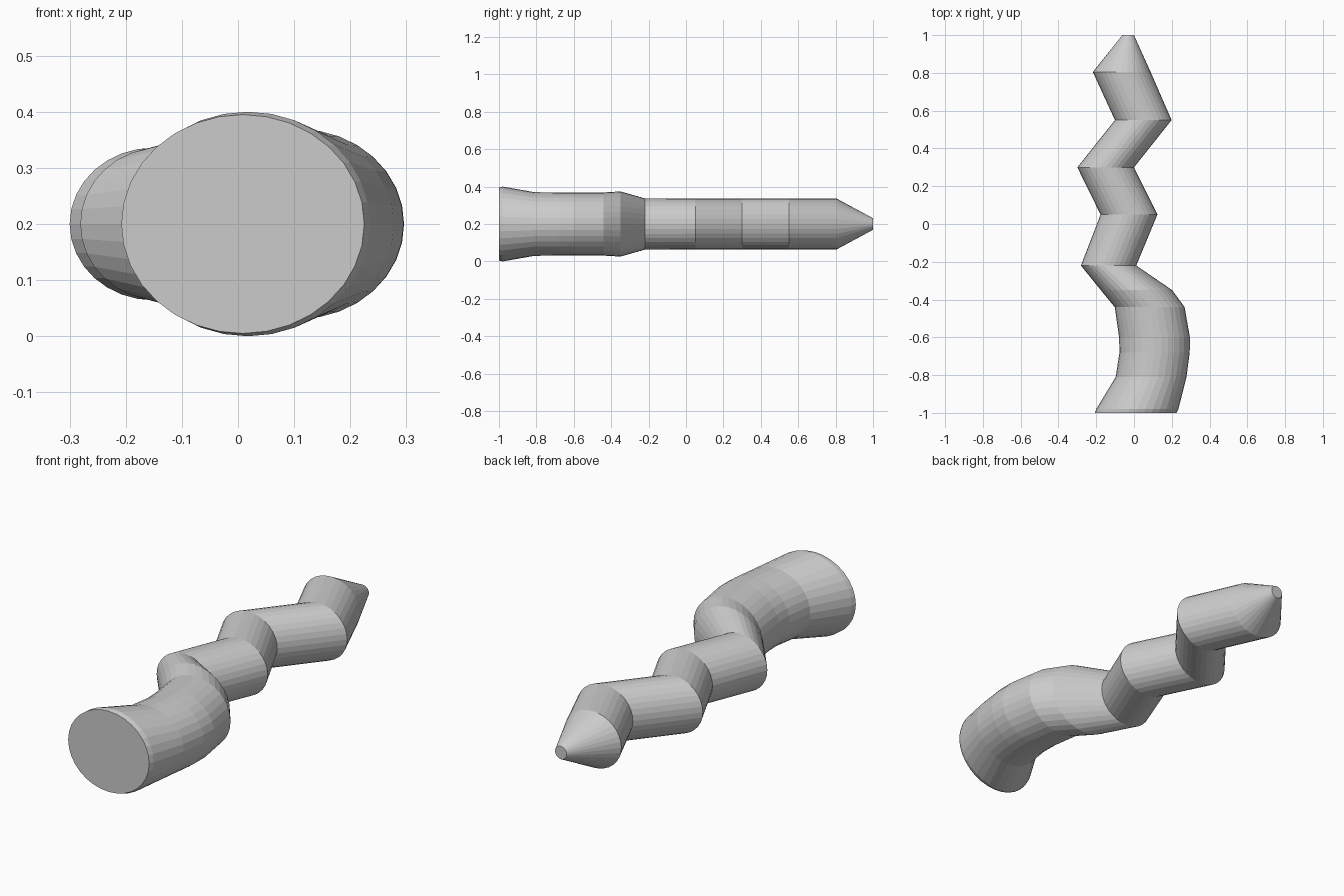
import bpy, bmesh, math

if "Cube" in bpy.data.objects:
    bpy.data.objects.remove(bpy.data.objects["Cube"])

SIDES = 32
Z_MID = 0.2

# Cross-sections along the body: y, left x, right x, half height
sections = [
    (-1.00, -0.208, 0.225, 0.195),
    (-0.98, -0.200, 0.235, 0.200),
    (-0.81, -0.097, 0.278, 0.170),
    (-0.68, -0.077, 0.295, 0.169),
    (-0.60, -0.079, 0.296, 0.169),
    (-0.44, -0.102, 0.268, 0.169),
    (-0.35, -0.176, 0.202, 0.174),
    (-0.22, -0.281, 0.012, 0.137),
    (0.05, -0.177, 0.124, 0.136),
    (0.30, -0.300, 0.000, 0.136),
    (0.55, -0.101, 0.199, 0.136),
    (0.805, -0.218, 0.088, 0.136),
    (1.00, -0.062, 0.000, 0.031),
]


def add_ring(bm, y, left, right, half_height):
    """Add one upright elliptical ring."""
    centre, half_width = (left + right) / 2, (right - left) / 2
    ring = []
    for i in range(SIDES):
        a = math.tau * i / SIDES
        ring.append(bm.verts.new((centre + half_width * math.cos(a), y,
                                  Z_MID + half_height * math.sin(a))))
    return ring


# Zigzag tube: skin the rings and cap both ends
bm = bmesh.new()
rings = [add_ring(bm, *s) for s in sections]
for a, b in zip(rings, rings[1:]):
    for i in range(SIDES):
        j = (i + 1) % SIDES
        bm.faces.new((a[i], a[j], b[j], b[i]))
bm.faces.new(rings[0])
bm.faces.new(rings[-1])
bmesh.ops.recalc_face_normals(bm, faces=bm.faces)

mesh = bpy.data.meshes.new("zigzag_tube")
bm.to_mesh(mesh)
bm.free()
tube = bpy.data.objects.new("zigzag_tube", mesh)
bpy.context.collection.objects.link(tube)
